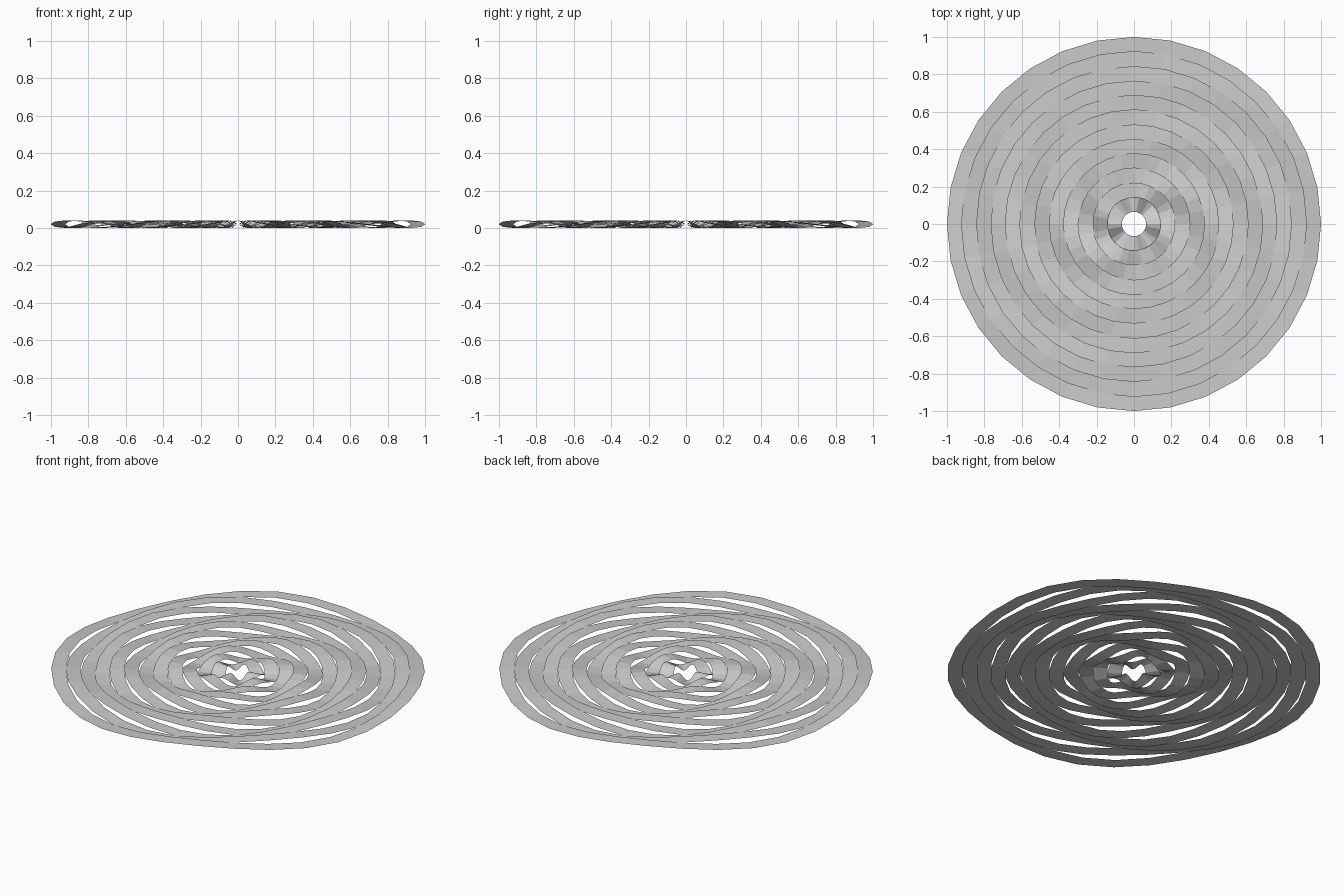
import bpy
import bmesh
from math import sin, cos, pi

RINGS = 12          # concentric strips
SEGMENTS = 32       # flat quads per strip
WAVES = 4           # ripples around each strip
OUTER, INNER = 1.0, 0.065
AMPLITUDE = 0.02
TWIST = pi / 8      # turn between neighbouring strips

cube = bpy.data.objects.get("Cube")
if cube:
    bpy.data.objects.remove(cube, do_unlink=True)

# Single plain colour
grey = bpy.data.materials.new("light_grey")
grey.use_nodes = True
colour = (0.6, 0.6, 0.6, 1)
grey.diffuse_color = colour
for node in grey.node_tree.nodes:
    if node.type == 'BSDF_PRINCIPLED':
        node.inputs["Base Color"].default_value = colour


def wavy_ring(name, r_out, r_in, turn):
    """Flat annular strip whose height ripples around the circle."""
    bm = bmesh.new()
    pairs = []
    for s in range(SEGMENTS):
        a = 2 * pi * s / SEGMENTS
        z = AMPLITUDE * (1 + sin(WAVES * (a - turn)))
        pairs.append([bm.verts.new((r * cos(a), r * sin(a), z))
                      for r in (r_in, r_out)])
    for s in range(SEGMENTS):
        (i0, o0), (i1, o1) = pairs[s], pairs[(s + 1) % SEGMENTS]
        bm.faces.new((i0, o0, o1, i1))
    mesh = bpy.data.meshes.new(name)
    bm.to_mesh(mesh)
    bm.free()
    mesh.materials.append(grey)
    obj = bpy.data.objects.new(name, mesh)
    bpy.context.collection.objects.link(obj)


# Nested strips, each turned a quarter wave from the one outside it
width = (OUTER - INNER) / RINGS
for i in range(RINGS):
    r = OUTER - i * width
    wavy_ring(f"wavy_ring_{i + 1}", r, r - width, i * TWIST)
